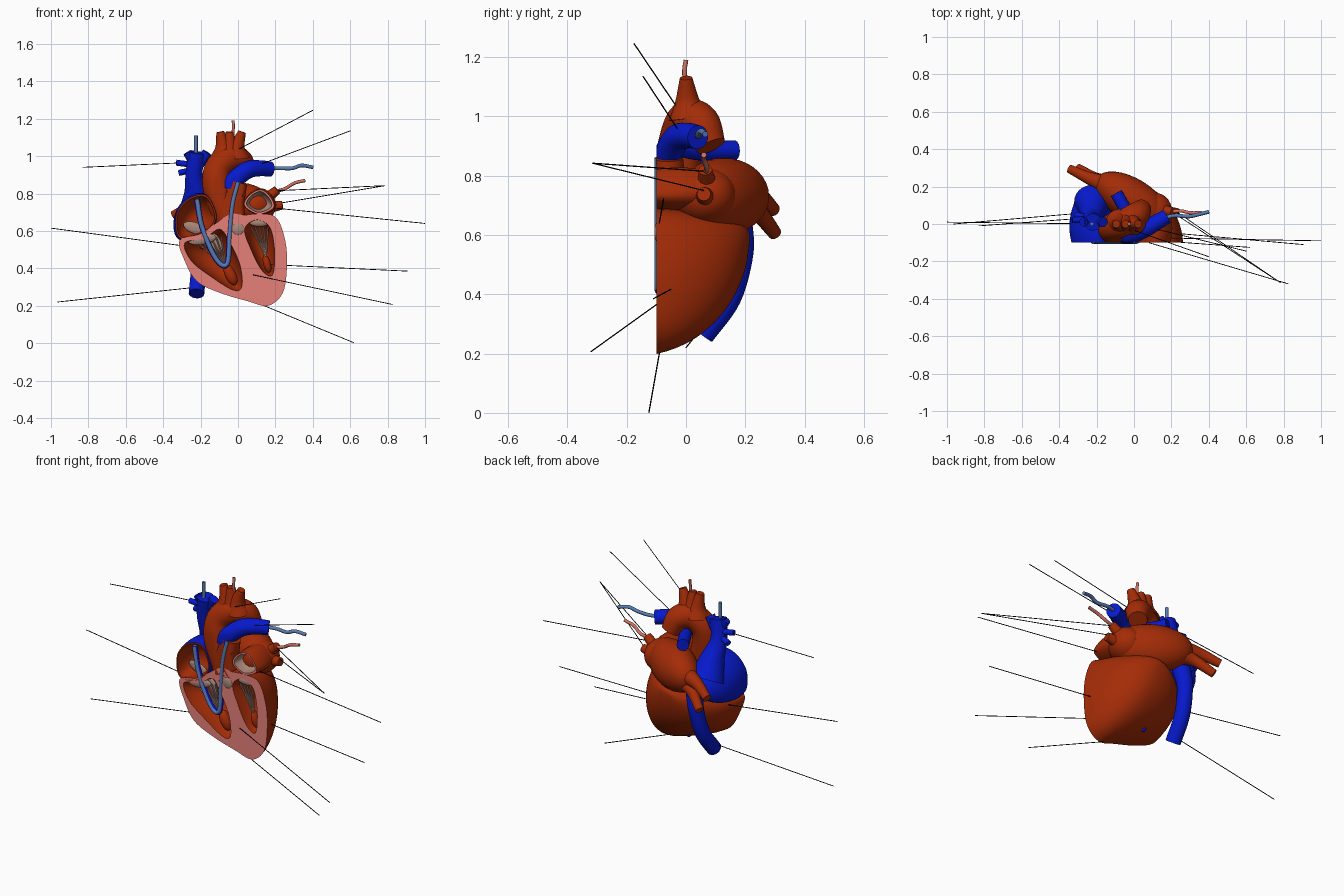
import bpy
import bmesh
import math
from mathutils import Vector, Matrix

if "Cube" in bpy.data.objects:
    bpy.data.objects.remove(bpy.data.objects["Cube"], do_unlink=True)

CUT_Y = -0.1  # plane on which the heart is sliced open


def material(name, red, green, blue):
    mat = bpy.data.materials.new(name)
    mat.use_nodes = True
    mat.diffuse_color = (red, green, blue, 1)
    shader = mat.node_tree.nodes["Principled BSDF"]
    shader.inputs["Base Color"].default_value = (red, green, blue, 1)
    shader.inputs["Roughness"].default_value = 0.6
    return mat


MUSCLE = material("red_brown_muscle", 0.37, 0.025, 0.002)
BLUE = material("deep_blue", 0.002, 0.01, 0.62)
FLESH = material("pink_cut_flesh", 0.92, 0.25, 0.22)
LINING = material("grey_pink_lining", 0.4, 0.24, 0.19)
STEEL = material("steel_blue", 0.1, 0.2, 0.45)
SALMON = material("salmon", 0.62, 0.17, 0.12)
BLACK = material("black", 0.002, 0.002, 0.002)


def finish(name, bm, mats):
    bmesh.ops.recalc_face_normals(bm, faces=bm.faces)
    mesh = bpy.data.meshes.new(name)
    bm.to_mesh(mesh)
    bm.free()
    for mat in mats:
        mesh.materials.append(mat)
    obj = bpy.data.objects.new(name, mesh)
    bpy.context.collection.objects.link(obj)
    bpy.ops.object.select_all(action="DESELECT")
    obj.select_set(True)
    bpy.context.view_layer.objects.active = obj
    bpy.ops.object.shade_smooth_by_angle(angle=math.radians(45))
    return obj


def spline(points, steps, closed=False):
    """Smooth curve through the points."""
    pts = [Vector(p) for p in points]
    count = len(pts)
    result = []
    for i in range(count if closed else count - 1):
        if closed:
            a, b, c, d = (pts[(i + k) % count] for k in (-1, 0, 1, 2))
        else:
            b, c = pts[i], pts[i + 1]
            a = pts[i - 1] if i else b * 2 - c
            d = pts[i + 2] if i + 2 < count else c * 2 - b
        for s in range(steps):
            t = s / steps
            result.append(b + (c - a) * t / 2 + (a * 2 - b * 5 + c * 4 - d) * t * t / 2
                          + (b * 3 - a - c * 3 + d) * t ** 3 / 2)
    if not closed:
        result.append(pts[-1])
    return result


def tube(name, points, radii, mat, sides=16, steps=6, clip=False):
    """Round vessel along a path; clip flattens it on the cut plane."""
    path = spline(points, steps)
    if not isinstance(radii, (list, tuple)):
        radii = [radii] * len(points)
    widths = [v.x for v in spline([(r, 0, 0) for r in radii], steps)]
    bm = bmesh.new()
    rings = []
    side = None
    for i, p in enumerate(path):
        tangent = (path[min(i + 1, len(path) - 1)] - path[max(i - 1, 0)]).normalized()
        side = tangent.orthogonal() if side is None else side - tangent * side.dot(tangent)
        side.normalize()
        up = tangent.cross(side)
        ring = []
        for k in range(sides):
            a = math.tau * k / sides
            co = p + (side * math.cos(a) + up * math.sin(a)) * widths[i]
            if clip:
                co.y = max(co.y, CUT_Y)
            ring.append(bm.verts.new(co))
        rings.append(ring)
    for r, s in zip(rings, rings[1:]):
        for k in range(sides):
            j = (k + 1) % sides
            bm.faces.new((r[k], r[j], s[j], s[k]))
    bm.faces.new(rings[0])
    bm.faces.new(rings[-1])
    return finish(name, bm, [mat])


def shell(bm, outline, apex, depth, start, power, index):
    """Dome running back from an outline, rounding off with depth; returns its rim edges."""
    tip = Vector((apex[0], CUT_Y, apex[1]))
    spokes = [Vector((x, CUT_Y, z)) - tip for x, z in outline]
    count = len(spokes)
    reach = max(count // 24, 1)
    rows, first = 14, math.radians(start)
    rings = []
    for r in range(rows):
        a = first + (math.pi / 2 - first) * r / rows
        scale = (math.cos(a) / math.cos(first)) ** power
        back = depth * (math.sin(a) - math.sin(first)) / (1 - math.sin(first))
        rings.append([bm.verts.new(tip + p * scale + Vector((0, back, 0))) for p in spokes])
        spokes = [(spokes[k - reach] + spokes[k] * 2 + spokes[(k + reach) % count]) / 4 for k in range(count)]
    end = bm.verts.new(tip + Vector((0, depth, 0)))
    for k in range(count):
        j = (k + 1) % count
        for r, s in zip(rings, rings[1:]):
            bm.faces.new((r[k], r[j], s[j], s[k])).material_index = index
        bm.faces.new((rings[-1][k], rings[-1][j], end)).material_index = index
    return [bm.edges.get((rings[0][k], rings[0][(k + 1) % count])) for k in range(count)]


def chamber(name, outline, apex, depth, start, power, holes, mats):
    """Sliced chamber: outer wall, hollow cavities and a flat cut face."""
    bm = bmesh.new()
    edges = shell(bm, outline, apex, depth, start, power, 0)
    for hole, hollow in holes:
        middle = sum(hole, Vector((0, 0))) / len(hole)
        edges += shell(bm, hole, middle, hollow, 0, 0.8, 2)
    filled = bmesh.ops.triangle_fill(bm, use_beauty=True, edges=edges, normal=(0, -1, 0))
    for item in filled["geom"]:
        if isinstance(item, bmesh.types.BMFace):
            item.material_index = 1
    return finish(name, bm, mats)


def blob(name, centre, size, mat, tilt=0, spin=0):
    bm = bmesh.new()
    bmesh.ops.create_uvsphere(bm, u_segments=32, v_segments=18, radius=1)
    rotation = Matrix.Rotation(math.radians(spin), 4, "Z") @ Matrix.Rotation(math.radians(tilt), 4, "Y")
    bm.transform(Matrix.Translation(centre) @ rotation @ Matrix.Diagonal((*size, 1)))
    return finish(name, bm, [mat])


def shrink(loop, factor):
    middle = sum(loop, Vector((0, 0))) / len(loop)
    return [middle + (p - middle) * factor for p in loop]


# Ventricles with two cavities
ventricles = spline([(.25, .56), (.262, .42), (.24, .27), (.16, .2), (.05, .225), (-.1, .27), (-.22, .33),
                     (-.285, .44), (-.312, .55), (-.2, .585), (-.12, .64), (-.04, .69), (.03, .685),
                     (.1, .69), (.2, .675)], 6, True)
right_cavity = spline([(-.285, .535), (-.25, .44), (-.15, .36), (-.03, .285), (.02, .3), (.01, .42),
                       (-.05, .55), (-.1, .61), (-.18, .56)], 6, True)
left_cavity = spline([(.035, .61), (.07, .5), (.12, .4), (.165, .36), (.19, .38), (.195, .5),
                      (.17, .62), (.1, .66)], 6, True)
chamber("ventricles", ventricles, (-.01, .6), .315, 0, .95,
        [(right_cavity, .13), (left_cavity, .11)], [MUSCLE, FLESH, MUSCLE])
blob("heart_wall_vein", (-.04, .03, .29), (.014, .014, .014), BLUE)

# Atria
right_atrium = spline([(-.33, .6), (-.325, .7), (-.26, .775), (-.17, .79), (-.12, .7), (-.13, .635),
                       (-.2, .572), (-.295, .555)], 6, True)
chamber("right_atrium", right_atrium, (-.21, .66), .3, -30, .85,
        [(shrink(right_atrium, .93), .12)], [BLUE, MUSCLE, MUSCLE])
left_atrium = spline([(.035, .735), (.06, .79), (.12, .82), (.17, .785), (.19, .725), (.11, .69)], 6, True)
chamber("left_atrium_front", left_atrium, (.08, .745), .26, -30, .9,
        [(shrink(left_atrium, .85), .09)], [MUSCLE, FLESH, LINING])
blob("left_atrium_back", (-.01, .127, .73), (.225, .115, .13), MUSCLE, spin=-32)
blob("left_atrium_side", (.1, .06, .735), (.1, .11, .095), MUSCLE, spin=-30)

# Aorta, its outflow and arch branches
tube("outflow_tract", [(-.03, -.06, .64), (-.03, -.06, .74), (0, -.06, .86)], [.07, .065, .05], MUSCLE, 24, clip=True)
tube("aorta", [(-.06, -.03, .66), (-.11, -.03, .82), (-.108, -.015, .93), (-.045, .01, .985),
               (.015, .05, .97), (.045, .085, .9)], [.07, .077, .073, .072, .068, .05], MUSCLE, 24, clip=True)
for number, (foot, top) in enumerate([(-.08, -.095), (-.045, -.045), (-.005, .022)]):
    tube(f"arch_branch_{number + 1}", [(foot, .01, .99), (foot, .005, 1.05), (top, 0, 1.13)],
         [.07, .042, .021], MUSCLE)
tube("small_artery_top", [(-.03, 0, 1.08), (-.025, -.005, 1.15), (-.026, 0, 1.19)], .008, SALMON, 10)

# Pulmonary artery
tube("pulmonary_trunk", [(-.04, -.065, .82), (-.02, -.06, .87), (.05, -.03, .925), (.115, .005, .935),
                         (.175, .04, .93)], [.045, .048, .047, .043, .04], BLUE, 24, clip=True)
tube("pulmonary_right_branch", [(.02, -.03, .9), (-.03, .05, .885), (-.095, .165, .885)], .034, BLUE)
tube("pulmonary_thin_vessel", [(.15, .03, .935), (.22, .045, .935), (.29, .04, .935), (.34, .05, .95),
                               (.4, .065, .94)], .01, STEEL, 10)

# Great veins in blue
tube("upper_vein", [(-.22, .12, .7), (-.222, .07, .8), (-.235, .03, .9), (-.22, .01, 1.02)],
     [.1, .068, .046, .046], BLUE, 24)
for number, (foot, tip, width) in enumerate([
        ((-.22, .03, .95), (-.33, .02, .965), .016), ((-.23, .03, .93), (-.315, .05, .91), .016),
        ((-.23, .02, .95), (-.27, .01, 1.02), .025), ((-.21, .02, .95), (-.165, .01, 1.02), .027)]):
    tube(f"upper_vein_branch_{number + 1}", [foot, tip], width, BLUE, 14, 2)
tube("upper_thin_vessel", [(-.225, 0, 1.0), (-.225, 0, 1.11)], .01, STEEL, 10, 2)
tube("lower_vein", [(-.18, .175, .64), (-.195, .185, .54), (-.21, .145, .39), (-.222, .055, .265)],
     [.05, .043, .042, .042], BLUE, 20)

# Pulmonary veins
for name, path in (("left_lung_vein_upper", [(.11, .07, .75), (.16, .07, .78), (.21, .065, .82)]),
                   ("left_lung_vein_lower", [(.12, .08, .72), (.18, .065, .73), (.238, .06, .738)]),
                   ("right_lung_vein_upper", [(-.1, .19, .74), (-.24, .245, .73), (-.345, .295, .685)]),
                   ("right_lung_vein_lower", [(-.08, .19, .7), (-.2, .24, .68), (-.3, .3, .605)])):
    tube(name, path, [.065, .034, .023], MUSCLE)
tube("small_artery_side", [(.19, .065, .81), (.25, .07, .825), (.3, .06, .855), (.36, .06, .87)], .009, SALMON, 10)

# Valves, cords and small muscles inside the cavities
blob("right_valve_leaflet", (-.23, -.04, .615), (.065, .012, .03), LINING, 20)
blob("right_valve_flap", (-.19, -.085, .555), (.075, .014, .028), LINING, -10)
blob("right_valve_curtain", (-.12, -.06, .535), (.03, .012, .06), LINING, -25)
blob("outflow_valve", (0, -.095, .61), (.034, .012, .034), LINING)
blob("left_valve_flap", (.115, -.085, .645), (.055, .014, .022), LINING)


def cords(name, left, right, tip, count):
    for k in range(count):
        start = Vector(left).lerp(Vector(right), k / (count - 1))
        tube(f"{name}_{k + 1}", [start, tip], .005, LINING, 6, 1)


cords("right_cord", (-.22, -.08, .54), (-.09, -.08, .57), (-.06, -.07, .4), 6)
cords("left_cord", (.07, -.08, .62), (.16, -.08, .62), (.15, -.07, .46), 5)
blob("right_small_muscle", (-.04, -.06, .365), (.03, .03, .06), MUSCLE, -25)
blob("left_small_muscle", (.155, -.06, .425), (.02, .025, .05), MUSCLE, -15)

# Blood flow marker through the right side
flow = [(-.22, .77), (-.195, .63), (-.14, .49), (-.09, .42), (-.055, .435), (-.045, .58), (-.03, .74), (0, .86)]
tube("flow_edge", [(x, CUT_Y + .01, z) for x, z in flow], .015, BLUE, 10)
tube("flow_core", [(x, CUT_Y + .006, z) for x, z in flow], .0125, STEEL, 10)

# Pointer lines
pointers = [((-.01, -.03, 1.03), (.4, -.175, 1.245)), ((.13, -.03, .96), (.6, -.145, 1.135)),
            ((.21, .06, .815), (.785, -.315, .842)), ((.235, .06, .75), (.785, -.315, .842)),
            ((.17, -.075, .725), (1, -.09, .64)), ((.17, -.045, .42), (.905, -.11, .385)),
            ((.08, CUT_Y, .365), (.825, -.32, .207)), ((.14, -.09, .2), (.62, -.125, .002)),
            ((-.285, .03, .965), (-.83, -.01, .94)), ((-.18, 0, .505), (-1, .01, .615)),
            ((-.26, .06, .295), (-.965, 0, .22))]
for number, ends in enumerate(pointers):
    tube(f"pointer_line_{number + 1}", ends, .0022, BLACK, 6, 1)
